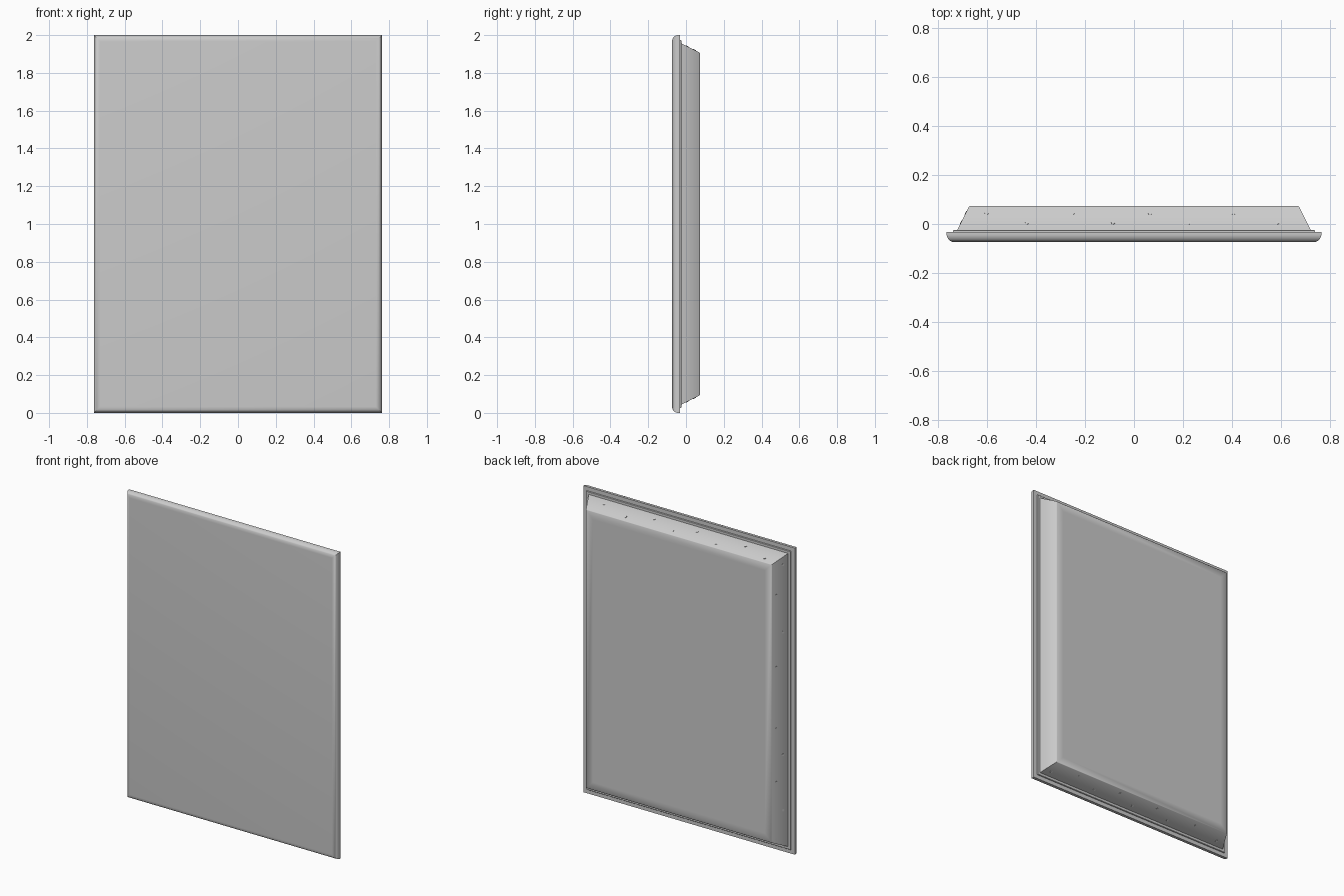
import bpy, bmesh, math
from mathutils import Vector

if "Cube" in bpy.data.objects:
    bpy.data.objects.remove(bpy.data.objects["Cube"])

W, H = 0.763, 2.0          # half width and full height
SLOPE = 0.5                # liner taper: inset per unit of depth
Y0, Y1 = -0.026, 0.074     # liner base and back


def loft(name, sections, angle):
    """Closed solid from rectangles in XZ, each given as (y, inset)."""
    bm = bmesh.new()
    rings = []
    for y, i in sections:
        x = W - i
        rings.append([bm.verts.new(p) for p in
                      ((-x, y, i), (x, y, i), (x, y, H - i), (-x, y, H - i))])
    for a, b in zip(rings, rings[1:]):
        for k in range(4):
            n = (k + 1) % 4
            bm.faces.new((a[k], a[n], b[n], b[k]))
    bm.faces.new(rings[0])
    bm.faces.new(rings[-1])
    bmesh.ops.recalc_face_normals(bm, faces=bm.faces)
    me = bpy.data.meshes.new(name)
    bm.to_mesh(me)
    bm.free()
    ob = bpy.data.objects.new(name, me)
    bpy.context.collection.objects.link(ob)
    bpy.ops.object.select_all(action='DESELECT')
    ob.select_set(True)
    bpy.context.view_layer.objects.active = ob
    bpy.ops.object.shade_smooth_by_angle(angle=math.radians(angle))
    return ob


# outer door panel with rounded front edges
r = 0.033
arc = [(-0.074 + r * (1 - math.sin(t)), r * (1 - math.cos(t)))
       for t in [math.radians(90 - 11.25 * k) for k in range(9)]]
loft("door_panel", arc + [(-0.032, 0.0)], 40)

# sealing gasket behind the panel
loft("gasket", [(-0.034, 0.026), (-0.027, 0.026), (-0.025, 0.028)], 30)

# tapered inner liner
b0 = 0.043
b1 = b0 + SLOPE * (Y1 - Y0)
loft("inner_liner", [(-0.032, b0), (Y0, b0), (Y1 - 0.003, b1 - 0.0015),
                     (Y1, b1 + 0.002), (Y1, b1 + 0.05)], 50)


# small plugs in the liner walls
def plug(name, loc, normal):
    bpy.ops.mesh.primitive_cylinder_add(
        vertices=16, radius=0.008, depth=0.004, location=loc,
        rotation=Vector(normal).to_track_quat('Z', 'Y').to_euler())
    bpy.context.object.name = name


def inset(y):
    return b0 + SLOPE * (y - Y0)


NEAR, FAR = 0.006, 0.045
top = [-0.6, -0.435, -0.25, -0.085, 0.065, 0.225, 0.405, 0.585]
bottom = [0.655, 0.47, 0.317, 0.147, 0.017, -0.145, -0.258, -0.45, -0.644]
side = [(1.89, NEAR), (1.70, FAR), (1.45, NEAR), (1.23, FAR), (0.83, FAR),
        (0.65, NEAR), (0.48, FAR), (0.29, NEAR), (0.11, FAR)]
for k, x in enumerate(top):
    y = NEAR if k % 2 else FAR
    plug("top_plug", (x, y, H - inset(y)), (0, SLOPE, 1))
for k, x in enumerate(bottom):
    y = FAR if k % 2 else NEAR
    plug("bottom_plug", (x, y, inset(y)), (0, SLOPE, -1))
for z, y in side:
    plug("side_plug", (-W + inset(y), y, z), (-1, SLOPE, 0))
